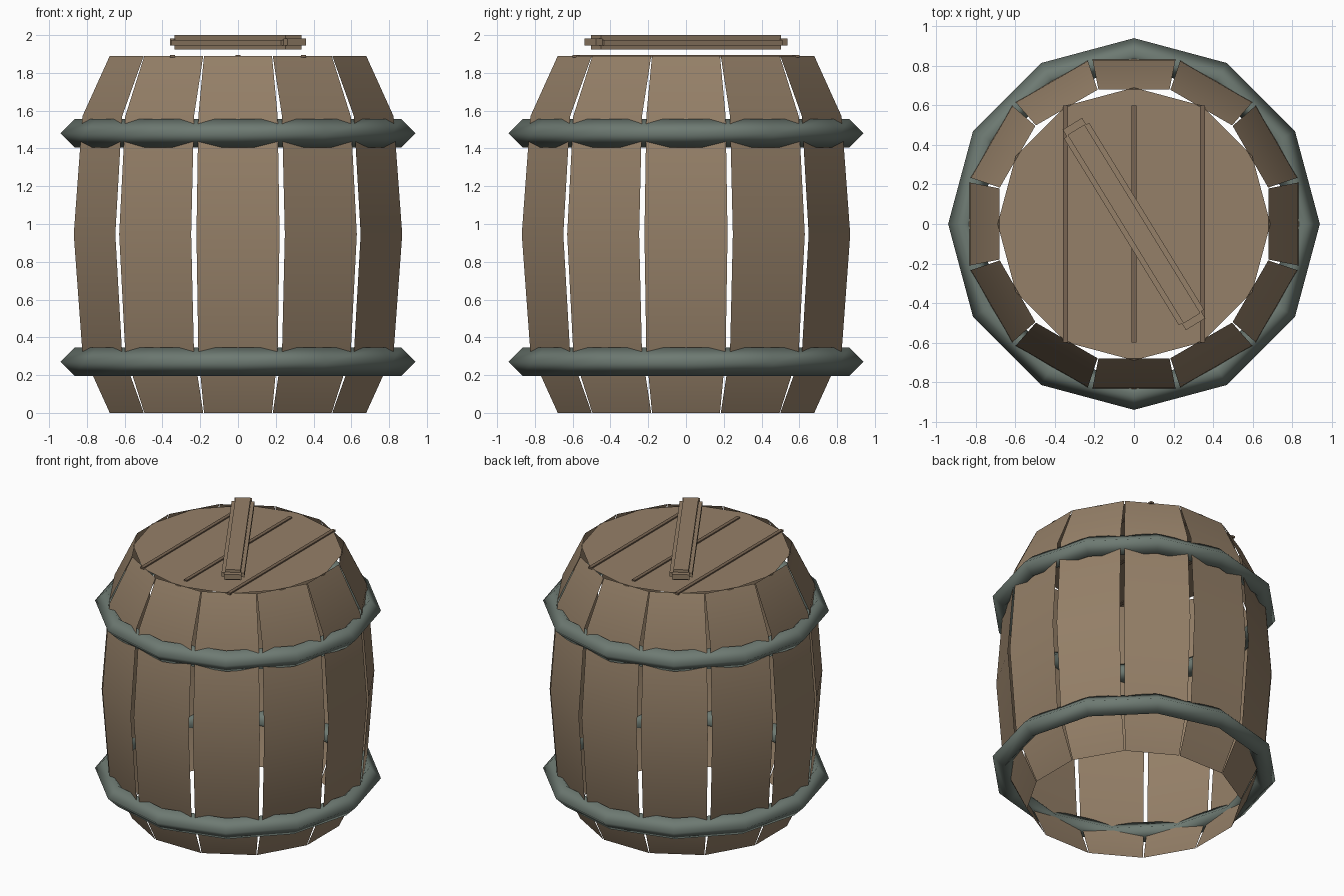
import bpy, bmesh, math
from mathutils import Matrix

cube = bpy.data.objects.get("Cube")
if cube:
    bpy.data.objects.remove(cube, do_unlink=True)


def material(name, rgb):
    mat = bpy.data.materials.new(name)
    mat.use_nodes = True
    color = (*rgb, 1.0)
    mat.diffuse_color = color
    mat.node_tree.nodes["Principled BSDF"].inputs["Base Color"].default_value = color
    return mat


WOOD = material("brown wood", (0.30, 0.215, 0.138))
DARK_WOOD = material("dark wood", (0.19, 0.13, 0.085))
IRON = material("grey iron", (0.155, 0.195, 0.17))


def finish(bm, name, mat, smooth=None):
    mesh = bpy.data.meshes.new(name)
    bm.to_mesh(mesh)
    bm.free()
    mesh.materials.append(mat)
    obj = bpy.data.objects.new(name, mesh)
    bpy.context.collection.objects.link(obj)
    if smooth:
        bpy.ops.object.select_all(action="DESELECT")
        obj.select_set(True)
        bpy.context.view_layer.objects.active = obj
        bpy.ops.object.shade_smooth_by_angle(angle=math.radians(smooth))
    return obj


def box(name, size, center, mat, turn=0.0):
    bm = bmesh.new()
    bmesh.ops.create_cube(bm, size=1.0, matrix=Matrix.Rotation(turn, 4, "Z")
                          @ Matrix.Translation(center) @ Matrix.Diagonal((*size, 1.0)))
    return finish(bm, name, mat)


SIDES = 12

# Staves: thin bowed boards, (height, distance from axis, half width)
PROFILE = [(0, 0.68, 0.18), (0.32, 0.83, 0.21), (0.945, 0.877, 0.22),
           (1.57, 0.83, 0.21), (1.89, 0.68, 0.18)]
for i in range(SIDES):
    bm = bmesh.new()
    rows = [(bm.verts.new((-w, -r, z)), bm.verts.new((w, -r, z))) for z, r, w in PROFILE]
    for low, high in zip(rows, rows[1:]):
        bm.faces.new((low[0], low[1], high[1], high[0]))
    bm.transform(Matrix.Rotation(math.tau * i / SIDES, 4, "Z"))
    finish(bm, f"stave_{i + 1}", WOOD, 40)

# Hoops: twelve-sided rings with a diamond section
for name, height in (("lower_hoop", 0.27), ("upper_hoop", 1.48)):
    bm = bmesh.new()
    section = [(0.94, 0), (0.865, 0.075), (0.79, 0), (0.865, -0.075)]
    loops = []
    for i in range(SIDES):
        a = math.tau * i / SIDES
        loops.append([bm.verts.new((r * math.cos(a), r * math.sin(a), height + z))
                      for r, z in section])
    for i in range(SIDES):
        a, b = loops[i], loops[(i + 1) % SIDES]
        for j in range(4):
            k = (j + 1) % 4
            bm.faces.new((a[j], b[j], b[k], a[k]))
    bmesh.ops.recalc_face_normals(bm, faces=bm.faces)
    finish(bm, name, IRON, 180)

# Lid: flat disc with its corners on the stave centres
bm = bmesh.new()
bm.faces.new([bm.verts.new((0.69 * math.cos(math.tau * i / SIDES),
                            0.69 * math.sin(math.tau * i / SIDES), 1.886))
              for i in range(SIDES)])
finish(bm, "lid", WOOD)

# Narrow battens across the lid
for name, x in (("right_batten", -0.346), ("middle_batten", 0), ("left_batten", 0.346)):
    box(name, (0.026, 1.2, 0.014), (x, 0, 1.888), DARK_WOOD)

# Diagonal handle above the lid: core, wider side board and end tabs
TURN = math.radians(31.6)
box("handle_core", (0.10, 1.12, 0.075), (0, 0, 1.9625), WOOD, TURN)
box("handle_board", (0.15, 1.11, 0.03), (0, 0, 1.96), WOOD, TURN)
for name, side in (("front_handle_tab", -1), ("back_handle_tab", 1)):
    box(name, (0.115, 0.04, 0.036), (0, side * 0.575, 1.963), WOOD, TURN)
